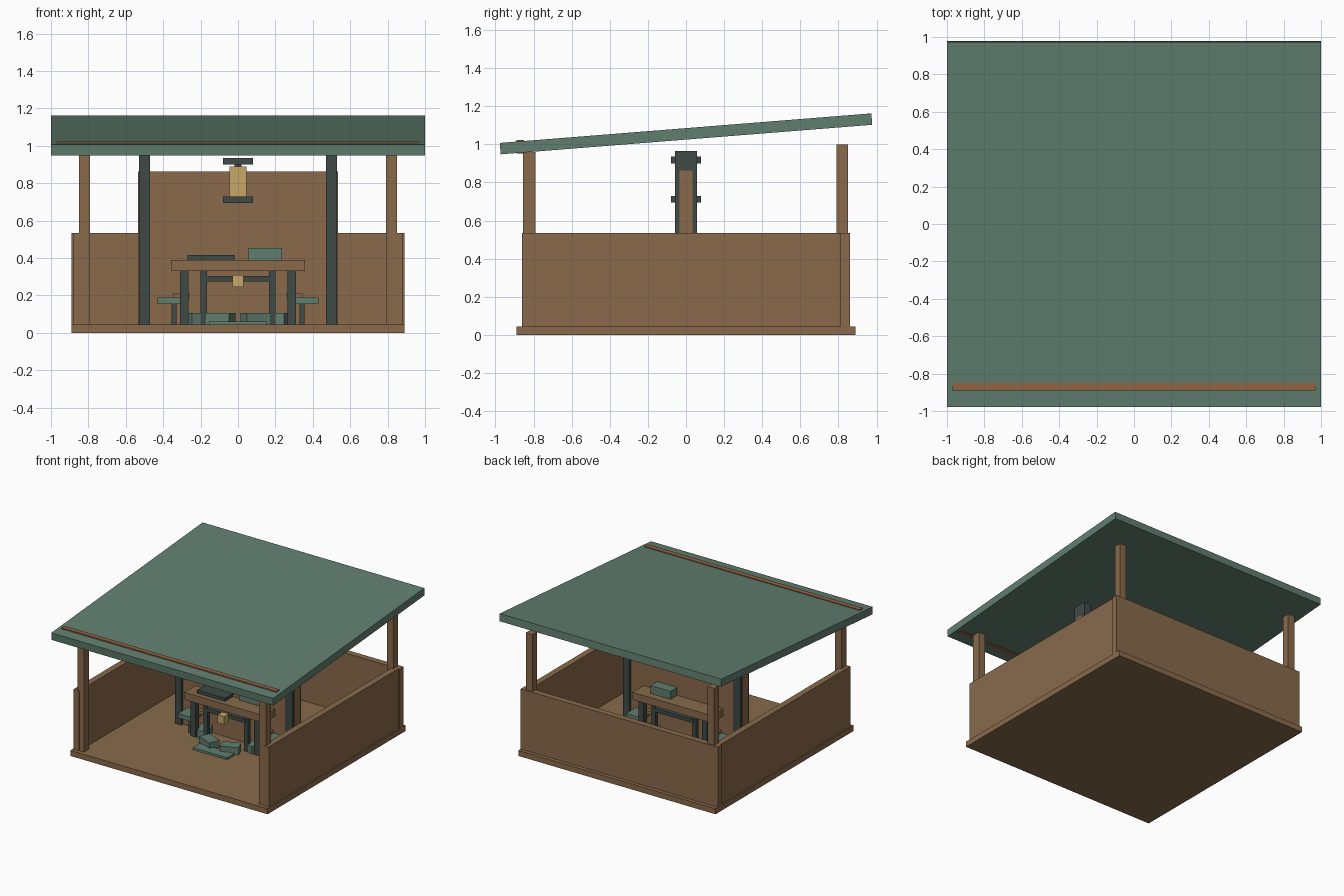
import bpy, math

cube = bpy.data.objects.get("Cube")
if cube:
    bpy.data.objects.remove(cube, do_unlink=True)


def material(name, rgb):
    """Flat material from 0-255 display colour."""
    lin = [((c / 255 + 0.055) / 1.055) ** 2.4 for c in rgb] + [1.0]
    m = bpy.data.materials.new(name)
    m.use_nodes = True
    m.diffuse_color = lin
    m.node_tree.nodes["Principled BSDF"].inputs["Base Color"].default_value = lin
    return m


wood = material("brown wood", (137, 106, 75))
green = material("muted green", (97, 126, 111))
dark = material("dark slate", (63, 74, 70))
tan = material("lamp tan", (200, 167, 107))
rust = material("rust trim", (143, 100, 68))


def box(name, x, y, z, mat, turn=(0, 0, 0)):
    """Box from (min, max) ranges, turned about its own centre."""
    bpy.ops.mesh.primitive_cube_add(size=1, rotation=turn,
                                    location=[sum(r) / 2 for r in (x, y, z)])
    o = bpy.context.object
    o.name = name
    o.scale = [r[1] - r[0] for r in (x, y, z)]
    o.data.materials.append(mat)
    return o


def pair(name, x, y, z, mat):
    """The same box on the left (+x) and right (-x)."""
    box("left_" + name, x, y, z, mat)
    box("right_" + name, (-x[1], -x[0]), y, z, mat)


# Floor and walls, open at the front
FLOOR = 0.045
WALL = 0.535
box("floor", (-.89, .89), (-.89, .89), (0, FLOOR), wood)
box("back_wall", (-.89, .89), (.81, .86), (FLOOR, WALL), wood)
pair("side_wall", (.83, .88), (-.86, .81), (FLOOR, WALL), wood)

# Corner posts carry the sloping roof
pair("front_post", (.79, .85), (-.855, -.79), (FLOOR, .96), wood)
pair("back_post", (.79, .85), (.79, .85), (FLOOR, 1.0), wood)

# Middle partition between two dark posts
pair("middle_post", (.47, .53), (-.057, .057), (.002, .965), dark)
box("partition", (-.535, .535), (-.035, .035), (FLOOR, .862), wood)

# Roof slab with a trim strip near the front edge
slope = math.atan2(.155, 1.95)
box("roof", (-1, 1), (-.978, .978), (1.025, 1.085), green, (slope, 0, 0))
box("roof_trim", (-.97, .97), (-.89, -.85), (.952, 1.024), rust)

# Hanging lantern
box("lantern_body", (-.045, .045), (-.045, .045), (.73, .89), tan)
box("lantern_neck", (-.02, .02), (-.02, .02), (.885, .905), dark)
for label, z in (("base", (.695, .73)), ("cap", (.9, .935))):
    box("lantern_" + label, (-.08, .08), (-.08, .08), z, dark)

# Table with things on top
TOP = 0.39
box("table_top", (-.357, .357), (-.18, .18), (.33, TOP), wood)
box("table_tray", (-.27, -.02), (-.14, .02), (TOP, .416), dark)
box("table_chest", (.055, .235), (-.06, .12), (TOP, .455), green)

# Table legs and the inner frame under the top, front and back
for label, s in (("front", -1), ("back", 1)):
    def depth(a, b):
        return tuple(sorted((s * a, s * b)))
    pair(label + "_table_leg", (.265, .31), depth(.125, .17), (FLOOR, .33), dark)
    pair(label + "_frame_leg", (.165, .2), depth(.125, .16), (FLOOR, .33), dark)
    box(label + "_frame_bar", (-.185, .185), depth(.125, .165), (.275, .305), dark)
    pair(label + "_seat_leg", (.33, .355), depth(.1, .13), (FLOOR, .155), dark)
box("small_lamp", (-.03, .03), (-.22, -.16), (.245, .31), tan)

# Side seats
pair("seat", (.305, .43), (-.16, .16), (.155, .19), green)
pair("seat_rail", (.26, .345), (-.07, .07), (.185, .213), wood)

# Ring of floor blocks and a front step
COUNT = 8
for i in range(COUNT):
    a = (i + .5) * math.tau / COUNT
    cx, cy = .25 * math.cos(a), .25 * math.sin(a)
    box("floor_block_%d" % (i + 1), (cx - .045, cx + .045), (cy - .07, cy + .07),
        (.002, .105), green, (0, 0, a))
box("floor_step", (-.155, .155), (-.36, -.27), (FLOOR, .062), green)
